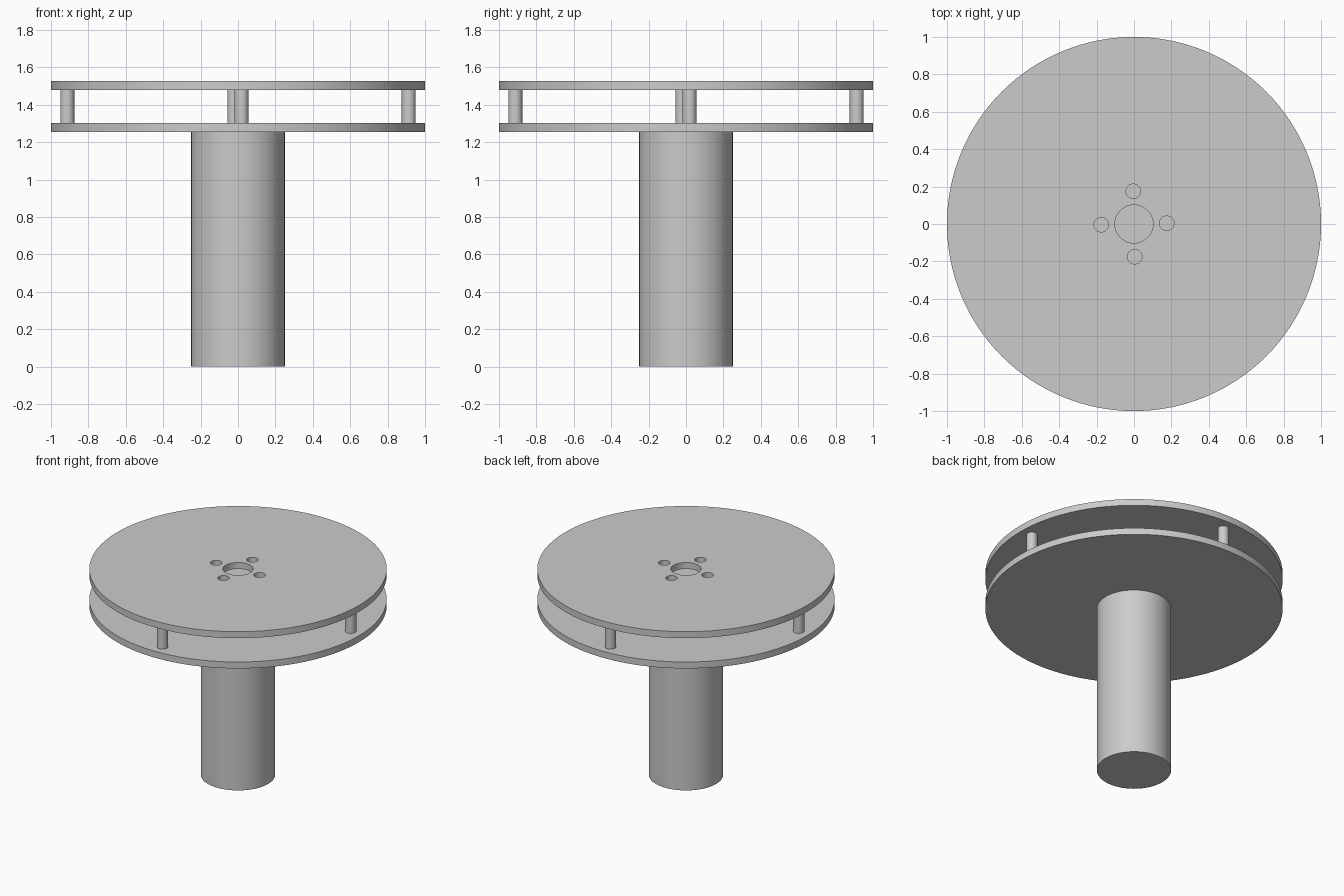
import bpy, bmesh, math
from mathutils import Vector

cube = bpy.data.objects.get("Cube")
if cube:
    bpy.data.objects.remove(cube, do_unlink=True)

grey = bpy.data.materials.new("plain grey")
grey.use_nodes = True
grey.diffuse_color = (0.6, 0.6, 0.6, 1)
grey.node_tree.nodes["Principled BSDF"].inputs["Base Color"].default_value = (0.6, 0.6, 0.6, 1)


def plate(name, circles, z0, z1):
    """Extrude an outer circle, with any further circles as through holes.
    Each circle is (x, y, radius, segments)."""
    bm = bmesh.new()
    edges = []
    for x, y, r, n in circles:
        ring = [bm.verts.new((x + r * math.cos(math.tau * i / n),
                              y + r * math.sin(math.tau * i / n), z0)) for i in range(n)]
        edges += [bm.edges.new((ring[i], ring[(i + 1) % n])) for i in range(n)]
    if len(circles) == 1:
        bm.faces.new(ring)
    else:
        bmesh.ops.triangle_fill(bm, use_beauty=True, edges=edges, normal=(0, 0, 1))
    out = bmesh.ops.extrude_face_region(bm, geom=bm.faces[:], use_keep_orig=True)
    top = [v for v in out["geom"] if isinstance(v, bmesh.types.BMVert)]
    bmesh.ops.translate(bm, verts=top, vec=Vector((0, 0, z1 - z0)))
    bmesh.ops.recalc_face_normals(bm, faces=bm.faces[:])
    mesh = bpy.data.meshes.new(name)
    bm.to_mesh(mesh)
    bm.free()
    mesh.materials.append(grey)
    obj = bpy.data.objects.new(name, mesh)
    bpy.context.collection.objects.link(obj)
    bpy.ops.object.select_all(action='DESELECT')
    obj.select_set(True)
    bpy.context.view_layer.objects.active = obj
    bpy.ops.object.shade_smooth_by_angle(angle=math.radians(30))
    return obj


def around(radius):
    """Four points on a circle, turned slightly off the axes."""
    for k in range(4):
        a = math.radians(1.2 + 90 * k)
        yield radius * math.cos(a), radius * math.sin(a)


# Central column and the two discs
plate("column", [(0, 0, 0.25, 64)], 0, 1.255)
plate("lower_disc", [(0, 0, 1, 128)], 1.255, 1.303)
holes = [(0, 0, 0.102, 48)] + [(x, y, 0.039, 32) for x, y in around(0.175)]
plate("upper_disc", [(0, 0, 1, 128)] + holes, 1.48, 1.528)

# Spacer posts near the rim
for i, (x, y) in enumerate(around(0.913)):
    plate(f"spacer_post_{i + 1}", [(x, y, 0.0375, 32)], 1.303, 1.48)
